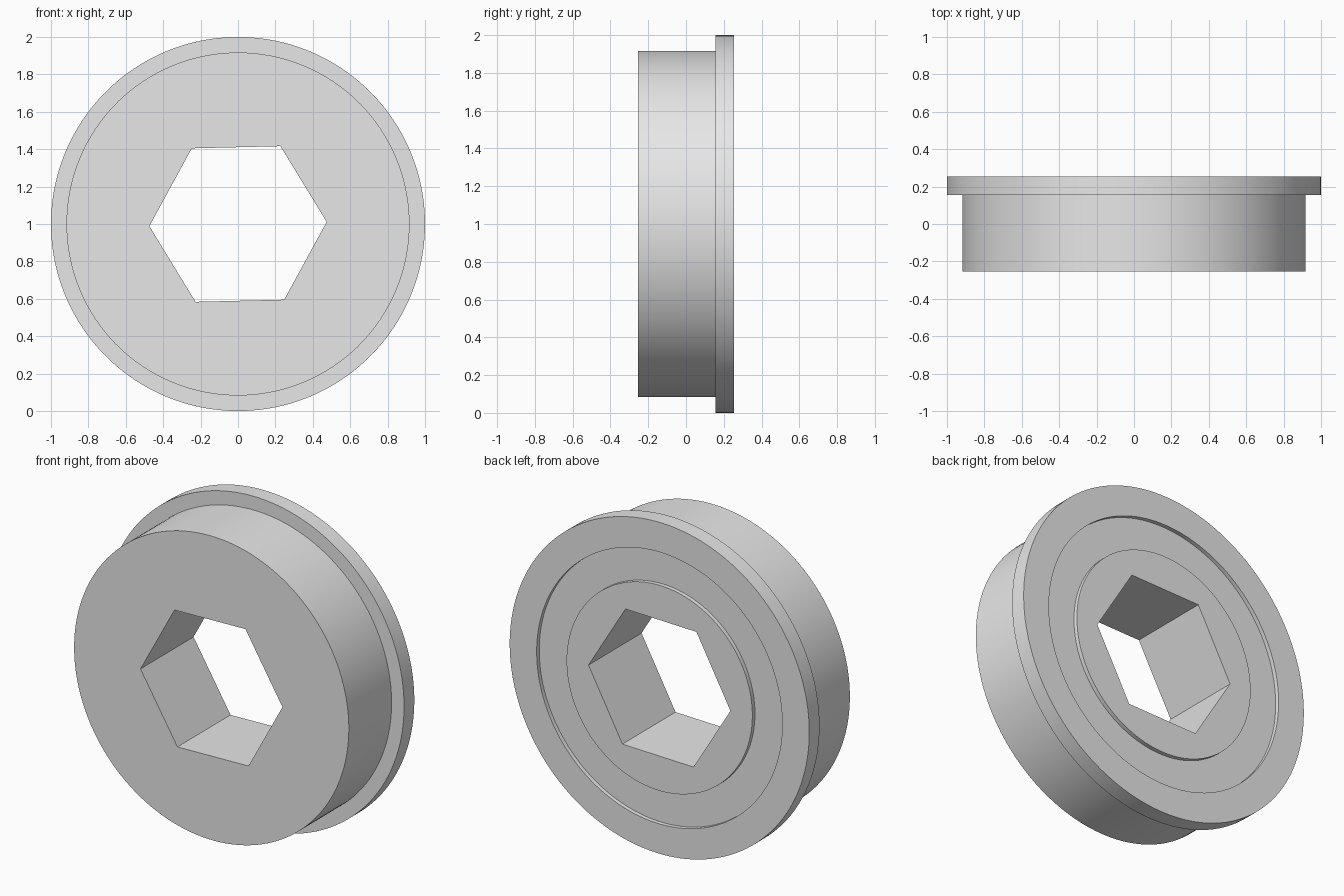
import bpy
import bmesh
from math import cos, sin, pi, radians

cube = bpy.data.objects.get("Cube")
if cube:
    bpy.data.objects.remove(cube, do_unlink=True)

SEGMENTS = 144            # multiple of six, so bore corners land on vertices
TURN = radians(1.4)       # slight rotation of the hexagonal bore
HALF = 0.253              # half of the total depth
BODY_R, FLANGE_R = 0.917, 1.0
FLANGE_Y = 0.155
GROOVE_OUT, GROOVE_IN, GROOVE_DEPTH = 0.82, 0.62, 0.025
BORE_R = 0.474            # centre to corner


def hex_radius(angle):
    """Distance from the centre to the hexagon at an angle from a corner."""
    return BORE_R * cos(pi / 6) / cos(angle % (pi / 3) - pi / 6)


def ring(bm, y, radius=None):
    """A ring of vertices: a circle, or the hexagon when no radius is given."""
    verts = []
    for i in range(SEGMENTS):
        a = 2 * pi * i / SEGMENTS
        r = radius or hex_radius(a)
        verts.append(bm.verts.new((r * cos(a + TURN), y, 1 + r * sin(a + TURN))))
    return verts


# Section from the front bore edge, round the outside, to the back bore edge
floor = HALF - GROOVE_DEPTH
section = [
    (-HALF, None),
    (-HALF, BODY_R), (FLANGE_Y, BODY_R),
    (FLANGE_Y, FLANGE_R), (HALF, FLANGE_R),
    (HALF, GROOVE_OUT), (floor, GROOVE_OUT),
    (floor, GROOVE_IN), (HALF, GROOVE_IN),
    (HALF, None),
]

bm = bmesh.new()
rings = [ring(bm, y, r) for y, r in section]
for a, b in zip(rings, rings[1:] + rings[:1]):
    for i in range(SEGMENTS):
        j = (i + 1) % SEGMENTS
        bm.faces.new((a[i], a[j], b[j], b[i]))
bmesh.ops.recalc_face_normals(bm, faces=bm.faces[:])

mesh = bpy.data.meshes.new("flanged_hex_bearing")
bm.to_mesh(mesh)
bm.free()
bearing = bpy.data.objects.new("flanged_hex_bearing", mesh)
bpy.context.collection.objects.link(bearing)

# Plain grey metal
grey = bpy.data.materials.new("light_grey")
grey.use_nodes = True
colour = (0.8, 0.8, 0.8, 1)
grey.diffuse_color = colour
for node in grey.node_tree.nodes:
    if node.type == "BSDF_PRINCIPLED":
        node.inputs["Base Color"].default_value = colour
mesh.materials.append(grey)

# Smooth rims with crisp edges
bpy.ops.object.select_all(action="DESELECT")
bearing.select_set(True)
bpy.context.view_layer.objects.active = bearing
bpy.ops.object.shade_smooth_by_angle(angle=radians(30))
